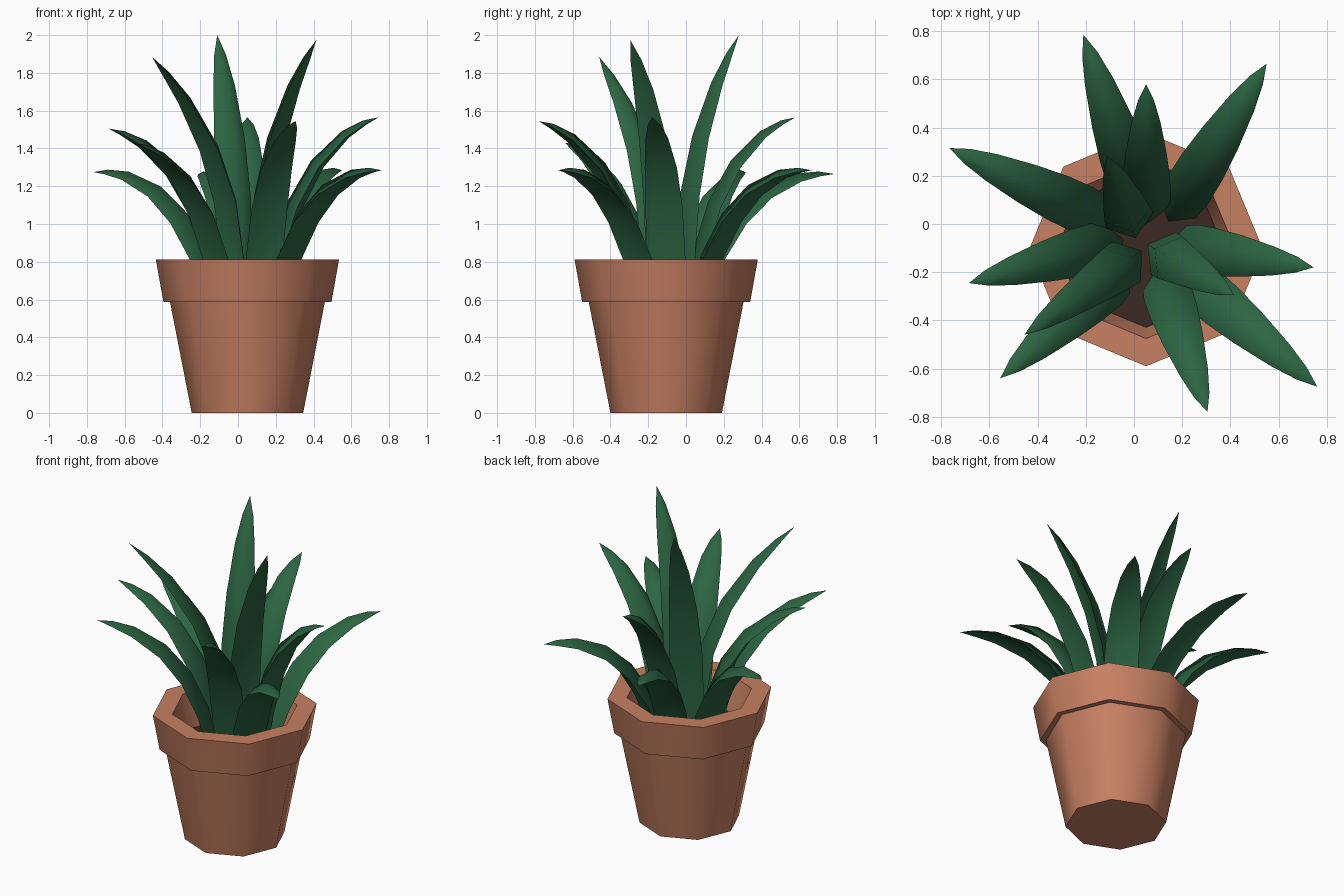
import bpy, bmesh, math
from mathutils import Vector

old = bpy.data.objects.get("Cube")
if old:
    bpy.data.objects.remove(old)


def material(name, rgb):
    m = bpy.data.materials.new(name)
    m.use_nodes = True
    m.diffuse_color = (*rgb, 1)
    m.node_tree.nodes["Principled BSDF"].inputs["Base Color"].default_value = (*rgb, 1)
    return m


terracotta = material("terracotta", (0.57, 0.215, 0.122))
soil_brown = material("soil brown", (0.043, 0.021, 0.014))
leaf_green = material("leaf green", (0.025, 0.13, 0.054))


def finish(name, bm, mat, smooth_angle):
    bmesh.ops.recalc_face_normals(bm, faces=bm.faces)
    mesh = bpy.data.meshes.new(name)
    bm.to_mesh(mesh)
    bm.free()
    mesh.materials.append(mat)
    ob = bpy.data.objects.new(name, mesh)
    bpy.context.collection.objects.link(ob)
    bpy.ops.object.select_all(action='DESELECT')
    ob.select_set(True)
    bpy.context.view_layer.objects.active = ob
    bpy.ops.object.shade_smooth_by_angle(angle=math.radians(smooth_angle))


def bridge(bm, a, b):
    n = len(a)
    for i in range(n):
        bm.faces.new((a[i], a[(i + 1) % n], b[(i + 1) % n], b[i]))


POT_CENTRE = Vector((0.05, -0.105, 0))


def turned(name, profile, mat, sides=8):
    """Closed faceted solid from (radius, height) pairs."""
    bm = bmesh.new()
    rings = []
    for r, z in profile:
        angles = [math.tau * i / sides for i in range(sides)]
        rings.append([bm.verts.new(POT_CENTRE + Vector((r * math.cos(a), r * math.sin(a), z)))
                      for a in angles])
    for a, b in zip(rings, rings[1:]):
        bridge(bm, a, b)
    bm.faces.new(rings[0])
    bm.faces.new(rings[-1])
    finish(name, bm, mat, 50)


# Pot with overhanging rim, hollow above the soil
turned("pot", [(0.295, 0), (0.41, 0.588), (0.445, 0.588), (0.485, 0.812),
               (0.37, 0.812), (0.32, 0.57)], terracotta)
turned("soil", [(0.315, 0.575), (0.324, 0.6)], soil_brown)

# Leaf shape: (position along the leaf, half width)
WIDTHS = [(-0.25, 0.088), (0, 0.102), (0.25, 0.1), (0.5, 0.086), (0.75, 0.06), (0.9, 0.033)]
# Bend of each tier: control point as a fraction of reach and of rise
BENDS = {"inner": (0.07, 0.58), "middle": (0.27, 0.82), "outer": (0.34, 1.01)}
RIM_HEIGHT = 0.82


def leaf(name, tier, base, tip):
    start, end = Vector((*base, RIM_HEIGHT)), Vector(tip)
    span = end - start
    bend_out, bend_up = BENDS[tier]
    control = Vector((span.x * bend_out, span.y * bend_out, span.z * bend_up))
    side = Vector((span.y, -span.x, 0)).normalized()
    bm = bmesh.new()
    rings = []
    for t, w in WIDTHS:
        p = start + control * (2 * t * (1 - t)) + span * t * t
        tangent = (control * (1 - 2 * t) + span * t).normalized()
        up = side.cross(tangent).normalized()
        # Folded section: hanging edges, raised ridge, slightly hollow underside
        offsets = ((side - up * 0.25) * w, up * w * 0.5,
                   (-side - up * 0.25) * w, up * w * -0.08)
        rings.append([bm.verts.new(p + o) for o in offsets])
    for a, b in zip(rings, rings[1:]):
        bridge(bm, a, b)
    bm.faces.new(rings[0])
    point = bm.verts.new(end)
    for i in range(4):
        bm.faces.new((rings[-1][i], rings[-1][(i + 1) % 4], point))
    finish(name, bm, leaf_green, 85)


# Leaves by tier: base at the rim height, then tip
LEAVES = {
    "inner": [((-0.01, -0.01), (-0.11, 0.28, 2)),
              ((0.1, -0.11), (0.415, -0.295, 1.975)),
              ((-0.01, -0.14), (-0.455, -0.46, 1.885))],
    "middle": [((0.13, -0.26), (0.305, -0.78, 1.545)),
               ((0.22, -0.1), (0.745, -0.18, 1.565)),
               ((0.05, 0.08), (0.05, 0.58, 1.565)),
               ((-0.13, -0.09), (-0.685, -0.245, 1.505)),
               ((-0.1, -0.24), (-0.555, -0.64, 1.43))],
    "outer": [((0.25, -0.24), (0.76, -0.675, 1.285)),
              ((0.21, 0.12), (0.55, 0.665, 1.285)),
              ((0, 0.15), (-0.21, 0.785, 1.265)),
              ((-0.19, 0.05), (-0.765, 0.315, 1.275))],
}
for tier, leaves in LEAVES.items():
    for i, (base, tip) in enumerate(leaves, 1):
        leaf(f"{tier}_leaf_{i}", tier, base, tip)
